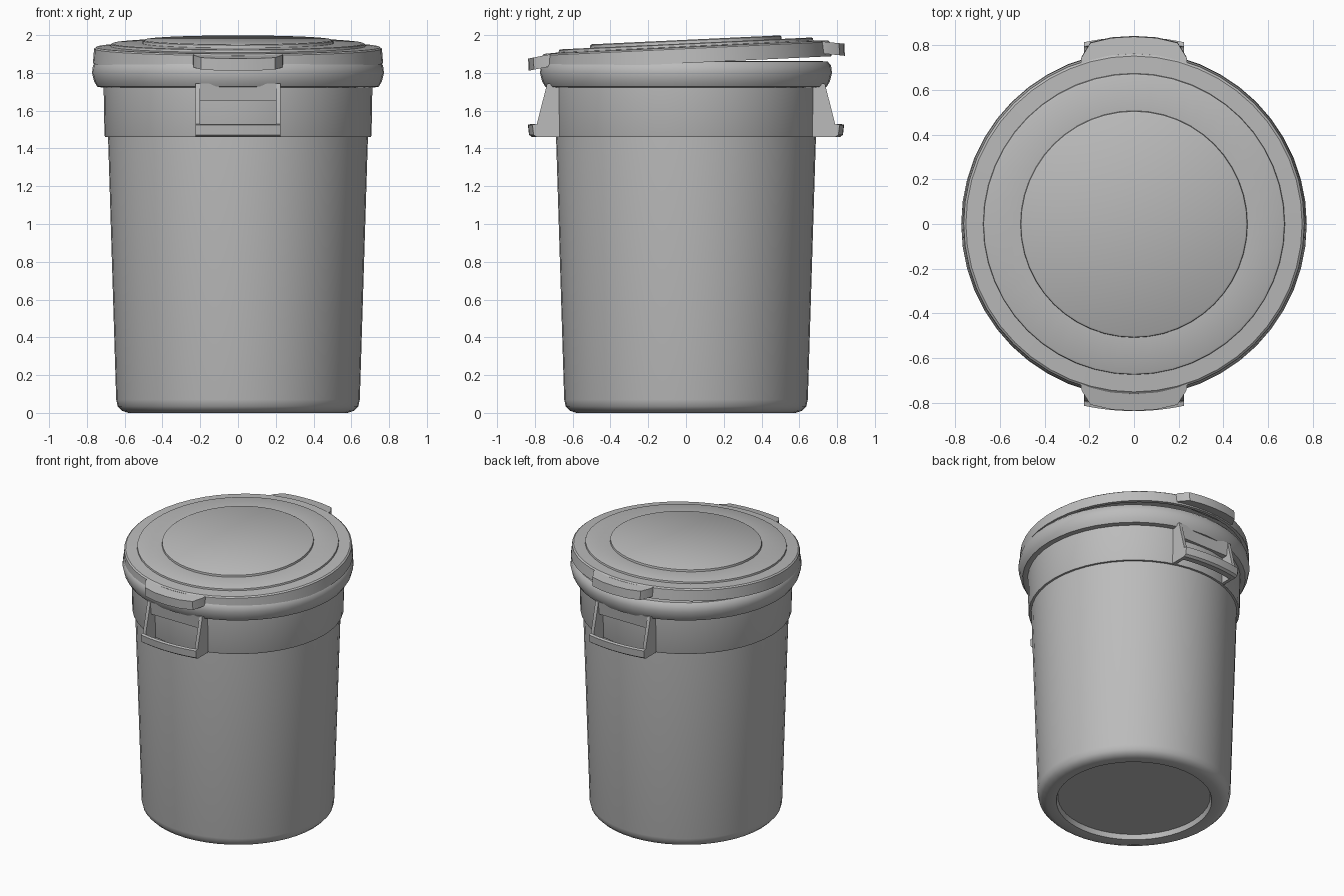
import bpy, bmesh, math
from mathutils import Matrix

if "Cube" in bpy.data.objects:
    bpy.data.objects.remove(bpy.data.objects["Cube"])

grey = bpy.data.materials.new("grey_plastic")
colour = (0.5, 0.5, 0.5, 1)
grey.diffuse_color = colour
grey.use_nodes = True
grey.node_tree.nodes["Principled BSDF"].inputs["Base Color"].default_value = colour


def finish(name, bm, matrix=Matrix(), angle=35):
    bmesh.ops.recalc_face_normals(bm, faces=bm.faces)
    mesh = bpy.data.meshes.new(name)
    bm.to_mesh(mesh)
    bm.free()
    mesh.transform(matrix)
    mesh.materials.append(grey)
    obj = bpy.data.objects.new(name, mesh)
    bpy.context.collection.objects.link(obj)
    bpy.ops.object.select_all(action='DESELECT')
    obj.select_set(True)
    bpy.context.view_layer.objects.active = obj
    bpy.ops.object.shade_smooth_by_angle(angle=math.radians(angle))
    return obj


def lathe(name, profile, matrix=Matrix(), closed=False, segments=48):
    """Turn an (r, z) profile about the z axis."""
    bm = bmesh.new()
    verts = [bm.verts.new((r, 0, z)) for r, z in profile]
    pairs = list(zip(verts, verts[1:]))
    if closed:
        pairs.append((verts[-1], verts[0]))
    edges = [bm.edges.new(p) for p in pairs]
    bmesh.ops.spin(bm, geom=verts + edges, axis=(0, 0, 1), cent=(0, 0, 0),
                   angle=math.tau, steps=segments)
    bmesh.ops.remove_doubles(bm, verts=bm.verts, dist=0.0001)
    return finish(name, bm, matrix)


def loft(name, sections, matrix=Matrix()):
    """Skin a row of matching closed sections and cap both ends."""
    bm = bmesh.new()
    rings = [[bm.verts.new(p) for p in s] for s in sections]
    n = len(rings[0])
    for a, b in zip(rings, rings[1:]):
        for i in range(n):
            j = (i + 1) % n
            bm.faces.new((a[i], a[j], b[j], b[i]))
    bm.faces.new(rings[0])
    bm.faces.new(rings[-1])
    return finish(name, bm, matrix)


# Hollow tapered body with a rounded foot and a recessed base
lathe("body", [(0, 0.04), (0.51, 0.04), (0.52, 0.005), (0.58, 0), (0.615, 0.012),
               (0.637, 0.035), (0.645, 0.07), (0.688, 1.46), (0.695, 1.75),
               (0.67, 1.75), (0.62, 0.08), (0, 0.08)])

# Reinforcing band below the rim
lathe("upper_band", [(0.68, 1.46), (0.703, 1.46), (0.707, 1.47),
                     (0.712, 1.75), (0.68, 1.75)], closed=True)

# Rolled rim
lathe("rim", [(0.67, 1.74), (0.715, 1.722), (0.745, 1.727), (0.762, 1.755),
              (0.773, 1.8), (0.768, 1.84), (0.75, 1.86), (0.72, 1.862),
              (0.67, 1.855)], closed=True)

# Lid resting askew, hollow below and stepped above
tilt = Matrix.Translation((0, 0, 1.94)) @ Matrix.Rotation(math.radians(2.7), 4, 'X')
lathe("lid", [(0, 0.035), (0.498, 0.035), (0.506, 0.03), (0.508, 0.016),
              (0.665, 0.016), (0.673, 0.012), (0.675, 0), (0.752, -0.004),
              (0.762, -0.012), (0.768, -0.088), (0.745, -0.088), (0.738, -0.03),
              (0, -0.03)], tilt)

for side, turn in (("front", 0), ("back", math.pi)):
    rot = Matrix.Rotation(turn, 4, 'Z')

    # Lifting tab on the lid edge
    plan = [(-0.24, -0.71), (-0.235, -0.745), (-0.195, -0.81), (-0.1, -0.832),
            (0, -0.838), (0.1, -0.832), (0.195, -0.81), (0.235, -0.745), (0.24, -0.71)]
    loft(side + "_lid_tab", [[(x, y, z - 0.15 * (-y - 0.71)) for x, y in plan]
                             for z in (-0.07, -0.006)], tilt @ rot)

    # Side brackets of the handle
    bracket = [(-0.67, 1.46), (-0.79, 1.46), (-0.797, 1.5), (-0.735, 1.745), (-0.67, 1.745)]
    for label, x in (("right", -0.212), ("left", 0.212)):
        loft(f"{side}_handle_{label}_bracket",
             [[(x + d, y, z) for y, z in bracket] for d in (-0.012, 0.012)], rot)

    # Bowed grip with an upturned lip
    hook = [(-0.745, 1.462), (-0.79, 1.46), (-0.807, 1.472), (-0.813, 1.525),
            (-0.793, 1.53), (-0.783, 1.49), (-0.745, 1.485)]
    loft(side + "_handle_grip",
         [[(x, y - 0.024 * (1 - (x / 0.224) ** 2), z) for y, z in hook]
          for x in [0.224 * i / 6 for i in range(-6, 7)]], rot)

    # Web across the top of the handle
    web = [(-0.68, 1.745), (-0.738, 1.745), (-0.725, 1.65), (-0.68, 1.65)]
    loft(side + "_handle_web",
         [[(x, y, z) for y, z in web] for x in (-0.205, 0.205)], rot)
